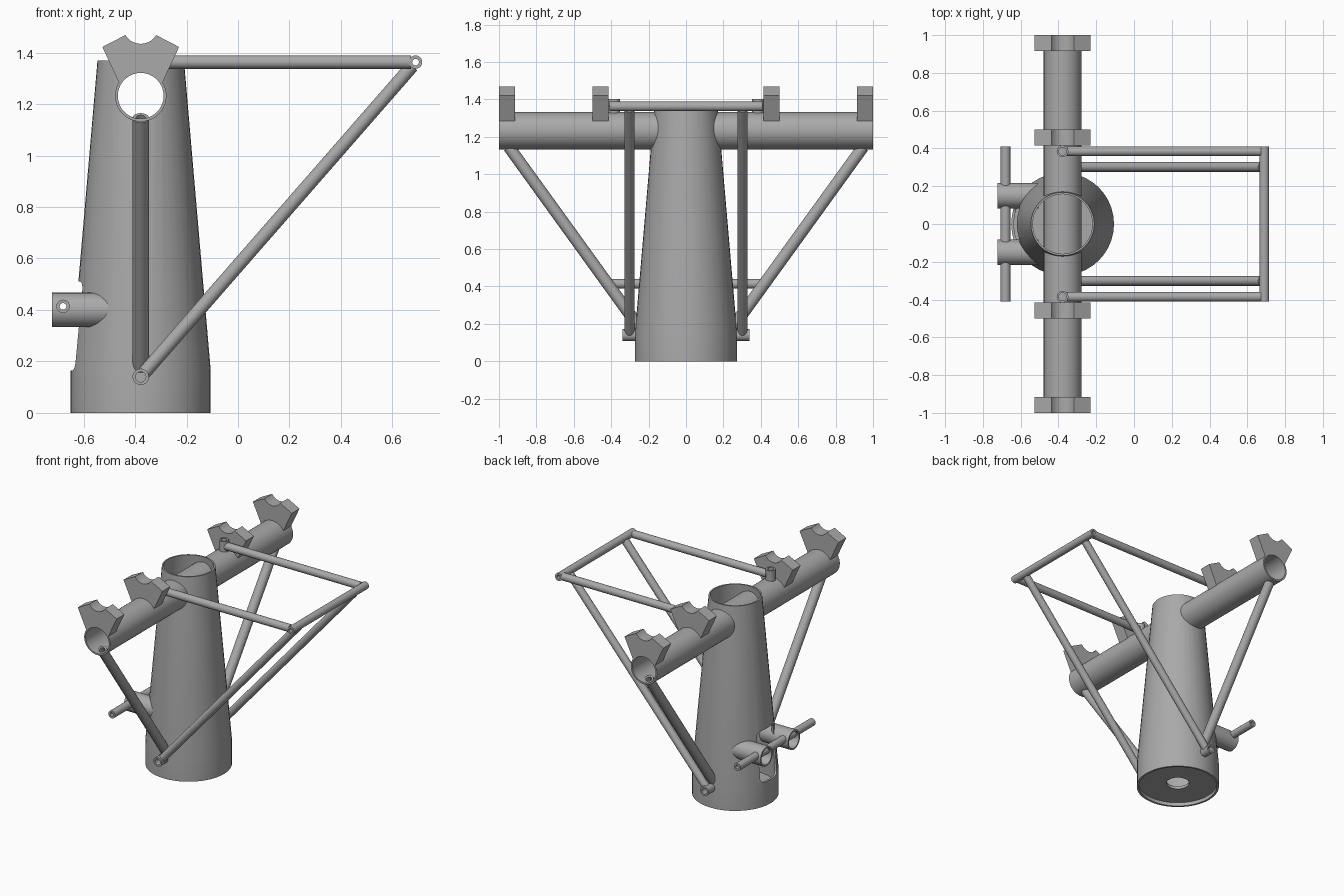
import bpy, bmesh, math
from mathutils import Vector, Matrix

if "Cube" in bpy.data.objects:
    bpy.data.objects.remove(bpy.data.objects["Cube"], do_unlink=True)

grey = bpy.data.materials.new("steel_grey")
grey.use_nodes = True
colour = (0.4, 0.4, 0.4, 1)
grey.diffuse_color = colour
grey.node_tree.nodes["Principled BSDF"].inputs["Base Color"].default_value = colour

AXIS = -0.378      # x of the column and cross tube
BEAM_Z = 1.232     # height of the cross tube
TIP = Vector((0.69, 0, 1.363))


def finish(name, bm):
    bmesh.ops.recalc_face_normals(bm, faces=bm.faces)
    mesh = bpy.data.meshes.new(name)
    bm.to_mesh(mesh)
    bm.free()
    mesh.materials.append(grey)
    obj = bpy.data.objects.new(name, mesh)
    bpy.context.collection.objects.link(obj)
    return obj


def activate(obj):
    bpy.ops.object.select_all(action='DESELECT')
    obj.select_set(True)
    bpy.context.view_layer.objects.active = obj


def smooth(obj):
    activate(obj)
    bpy.ops.object.shade_smooth_by_angle(angle=math.radians(35))
    return obj


def lathe(name, profile, a, direction, sides):
    """Spin a closed (radius, height) profile around an axis from a."""
    turn = Vector(direction).to_track_quat('Z', 'Y').to_matrix().to_4x4()
    place = Matrix.Translation(a) @ turn
    bm = bmesh.new()
    rings = []
    for r, h in profile:
        angles = [2 * math.pi * i / sides for i in range(sides)]
        rings.append([bm.verts.new(place @ Vector((r * math.cos(t), r * math.sin(t), h)))
                      for t in angles])
    for k, ring in enumerate(rings):
        after = rings[(k + 1) % len(rings)]
        for i in range(sides):
            j = (i + 1) % sides
            bm.faces.new((ring[i], ring[j], after[j], after[i]))
    return smooth(finish(name, bm))


def tube(name, a, b, outer, inner, sides=20):
    a, b = Vector(a), Vector(b)
    n = (b - a).length
    return lathe(name, [(outer, 0), (outer, n), (inner, n), (inner, 0)], a, b - a, sides)


def rod_cutter(a, b, radius, sides=32):
    a, b = Vector(a), Vector(b)
    bm = bmesh.new()
    place = Matrix.Translation((a + b) / 2) @ (b - a).to_track_quat('Z', 'Y').to_matrix().to_4x4()
    bmesh.ops.create_cone(bm, cap_ends=True, segments=sides, radius1=radius,
                          radius2=radius, depth=(b - a).length, matrix=place)
    return finish("cutter", bm)


def cut(obj, cutter):
    cutter.hide_render = True
    mod = obj.modifiers.new("cut", 'BOOLEAN')
    mod.operation, mod.solver, mod.object = 'DIFFERENCE', 'EXACT', cutter
    activate(obj)
    bpy.ops.object.modifier_apply(modifier=mod.name)
    bpy.data.objects.remove(cutter, do_unlink=True)
    smooth(obj)


def prism(name, points, y0, y1):
    """Extrude an (x, z) outline along y."""
    bm = bmesh.new()
    face = bm.faces.new([bm.verts.new((x, y0, z)) for x, z in points])
    grown = bmesh.ops.extrude_face_region(bm, geom=[face])["geom"]
    bmesh.ops.translate(bm, vec=(0, y1 - y0, 0),
                        verts=[v for v in grown if isinstance(v, bmesh.types.BMVert)])
    return finish(name, bm)


# Hollow tapered column with a holed floor, recessed from below
column = lathe("column", [(0.272, 0), (0.272, 0.165), (0.168, 1.37), (0.158, 1.37),
                          (0.258, 0.165), (0.258, 0.045), (0.075, 0.045),
                          (0.075, 0.025), (0.258, 0.025), (0.258, 0)],
               (AXIS, 0, 0), (0, 0, 1), 40)
cut(column, rod_cutter((AXIS, -0.4, BEAM_Z), (AXIS, 0.4, BEAM_Z), 0.096))

# Access slot on the right side, with rounded corners
bm = bmesh.new()
bmesh.ops.create_cube(bm, size=1)
bmesh.ops.scale(bm, vec=(0.25, 0.18, 0.345), verts=bm.verts)
bmesh.ops.translate(bm, vec=(AXIS - 0.27, 0, 0.3375), verts=bm.verts)
along_x = [e for e in bm.edges if abs(e.verts[0].co.x - e.verts[1].co.x) > 0.1]
bmesh.ops.bevel(bm, geom=along_x, offset=0.03, segments=4, profile=0.5, affect='EDGES')
cut(column, finish("cutter", bm))

# Cross tube, open at both ends
beam = tube("cross_tube", (AXIS, -1, BEAM_Z), (AXIS, 1, BEAM_Z), 0.1, 0.089, 40)

# Saddle outline: curved underside, flared sides, notched top
saddle = []
for i in range(13):
    t = math.radians(31 + 118 * i / 12)
    saddle.append((AXIS + 0.098 * math.cos(t), BEAM_Z + 0.098 * math.sin(t)))
saddle.append((AXIS - 0.149, 1.422))
for i in range(11):
    t = math.radians(211 + 118 * i / 10)
    saddle.append((AXIS + 0.07 * math.cos(t), 1.504 + 0.07 * math.sin(t)))
saddle.append((AXIS + 0.149, 1.422))

for side, s in (("left", 1), ("right", -1)):
    end = "back" if s > 0 else "front"
    smooth(prism(end + "_outer_saddle", saddle, s * 0.915, s * 1.0))
    smooth(prism(end + "_inner_saddle", saddle, s * 0.415, s * 0.5))

    # Side brace from the column foot up to the cross tube
    foot, head = Vector((AXIS, s * 0.235, 0.16)), Vector((AXIS, s * 0.947, 1.146))
    tube(end + "_side_brace", foot, head, 0.032, 0.019)
    reach = (head - foot).normalized() * 0.05
    cut(beam, rod_cutter(head - reach, head + reach, 0.019, 20))

    # Hub at the foot, long diagonal and horizontal arm
    hub = Vector((AXIS, s * 0.302, 0.14))
    tip = Vector((TIP.x, s * 0.302, TIP.z))
    step = (tip - hub).normalized() * 0.02
    tube(end + "_foot_hub", (AXIS, s * 0.262, 0.14), (AXIS, s * 0.34, 0.14), 0.032, 0.02)
    tube(end + "_diagonal", hub + step, tip - step, 0.026, 0.014)
    tube(end + "_arm", (AXIS + 0.02, s * 0.385, TIP.z), (TIP.x - 0.018, s * 0.385, TIP.z),
         0.026, 0.014)
    tube(end + "_arm_socket", (AXIS, s * 0.385, 1.32), (AXIS, s * 0.385, 1.402), 0.031, 0.02)

    # Hollow lug carrying the cross rod
    lug = tube(end + "_lug", (-0.722, s * 0.15, 0.4), (-0.505, s * 0.15, 0.4), 0.067, 0.056, 32)
    cut(lug, rod_cutter((-0.68, s * 0.05, 0.414), (-0.68, s * 0.25, 0.414), 0.022, 20))

# End bar of the frame and rod through the lugs
tube("frame_end_bar", (TIP.x, -0.41, TIP.z), (TIP.x, 0.41, TIP.z), 0.026, 0.013)
tube("lug_rod", (-0.68, -0.41, 0.414), (-0.68, 0.41, 0.414), 0.026, 0.013)
